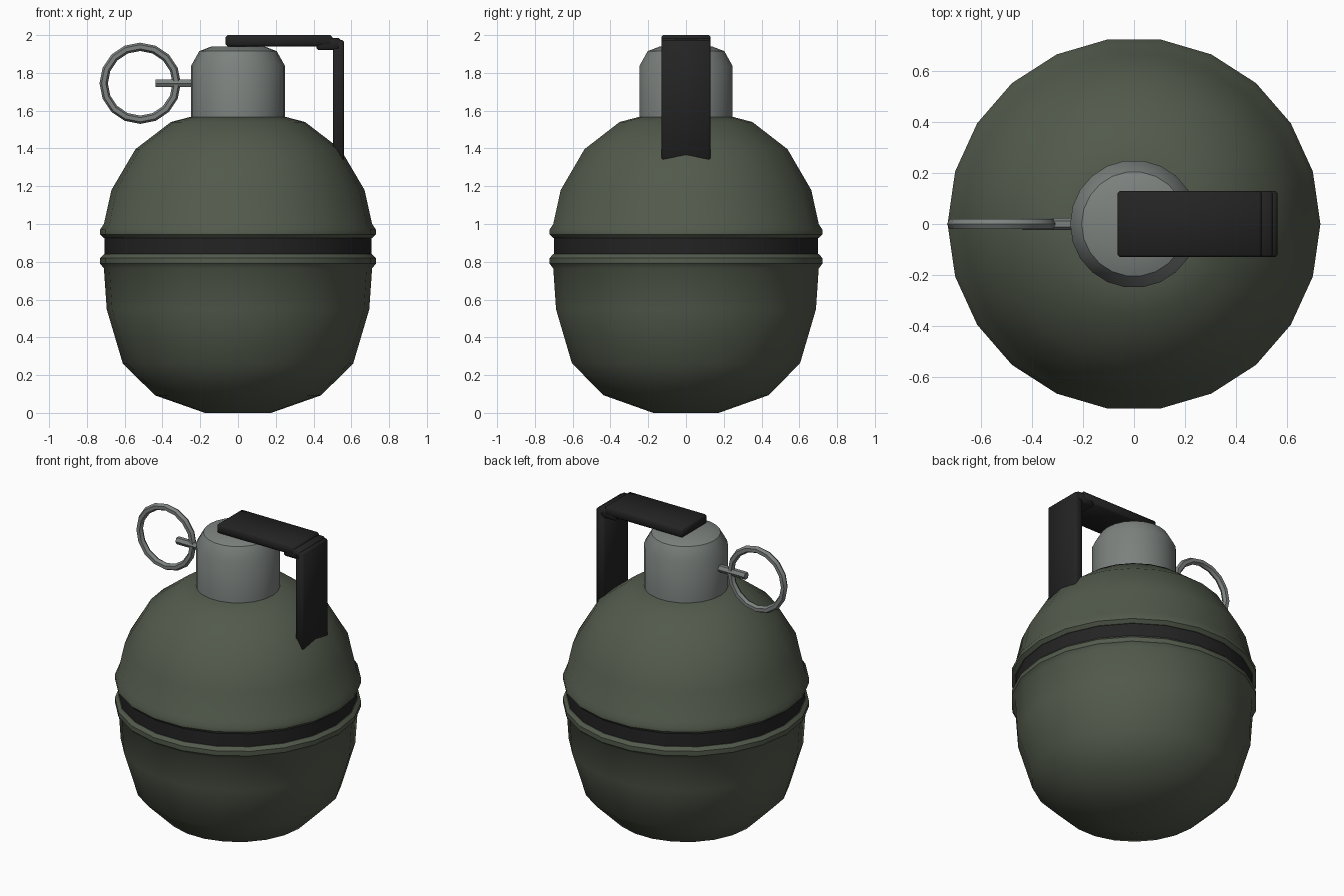
import bpy, bmesh, math
from mathutils import Vector

old = bpy.data.objects.get("Cube")
if old:
    bpy.data.objects.remove(old, do_unlink=True)


def material(name, rgb):
    m = bpy.data.materials.new(name)
    m.use_nodes = True
    col = (*rgb, 1)
    m.diffuse_color = col
    m.node_tree.nodes["Principled BSDF"].inputs["Base Color"].default_value = col
    return m


GREEN = material("olive green", (0.085, 0.103, 0.072))
BLACK = material("black", (0.017, 0.017, 0.017))
STEEL = material("grey steel", (0.2, 0.222, 0.21))


def finish(name, bm, mat, angle=35):
    bmesh.ops.recalc_face_normals(bm, faces=bm.faces)
    me = bpy.data.meshes.new(name)
    bm.to_mesh(me)
    bm.free()
    me.materials.append(mat)
    ob = bpy.data.objects.new(name, me)
    bpy.context.collection.objects.link(ob)
    bpy.ops.object.select_all(action='DESELECT')
    ob.select_set(True)
    bpy.context.view_layer.objects.active = ob
    bpy.ops.object.shade_smooth_by_angle(angle=math.radians(angle))
    return ob


def lathe(name, profile, mat, sides=22, axis='Z', centre=(0, 0, 0), closed=False, caps=True):
    """Turn (radius, height) points around the z or y axis."""
    bm = bmesh.new()
    rings = []
    for r, h in profile:
        ring = []
        for i in range(sides):
            a = 2 * math.pi * i / sides
            x, t = r * math.cos(a), r * math.sin(a)
            p = (x, t, h) if axis == 'Z' else (x, h, t)
            ring.append(bm.verts.new(Vector(p) + Vector(centre)))
        rings.append(ring)
    pairs = list(zip(rings, rings[1:]))
    if closed:
        pairs.append((rings[-1], rings[0]))
    for lo, hi in pairs:
        for i in range(sides):
            j = (i + 1) % sides
            bm.faces.new((lo[i], lo[j], hi[j], hi[i]))
    if caps and not closed:
        bm.faces.new(rings[0])
        bm.faces.new(rings[-1])
    return finish(name, bm, mat)


def plate(name, outline, axis, lo, hi, mat, bevel=0.01):
    """Extrude an outline along an axis and soften its edges."""
    bm = bmesh.new()
    place = {'X': lambda p, d: (d, *p), 'Z': lambda p, d: (*p, d)}[axis]
    face = bm.faces.new([bm.verts.new(place(p, lo)) for p in outline])
    out = bmesh.ops.extrude_face_region(bm, geom=[face])
    step = Vector(place((0, 0), hi - lo))
    bmesh.ops.translate(bm, verts=[v for v in out["geom"] if isinstance(v, bmesh.types.BMVert)], vec=step)
    bmesh.ops.recalc_face_normals(bm, faces=bm.faces)
    bmesh.ops.bevel(bm, geom=bm.edges[:], offset=bevel, segments=1, affect='EDGES')
    return finish(name, bm, mat, 50)


# Body halves with raised lips around the waist
lathe("lower_body", [(0.175, 0), (0.44, 0.093), (0.61, 0.262), (0.695, 0.548), (0.71, 0.765),
                     (0.73, 0.79), (0.73, 0.82), (0.71, 0.84), (0.69, 0.84)], GREEN)
lathe("upper_body", [(0.69, 0.925), (0.71, 0.925), (0.73, 0.945), (0.73, 0.97), (0.71, 1.0),
                     (0.67, 1.18), (0.543, 1.396), (0.355, 1.54), (0.24, 1.57)], GREEN)
lathe("waist_band", [(0.706, 0.835), (0.706, 0.93)], BLACK, caps=False)

# Fuse neck with chamfered top
lathe("neck", [(0.25, 1.55), (0.25, 1.835), (0.205, 1.915), (0.14, 1.94)], STEEL)

# Pull ring, a hexagonal section turned around the y axis
hexagon = [(0.193 + 0.022 * math.cos(k * math.pi / 3), 0.022 * math.sin(k * math.pi / 3))
           for k in range(6)]
lathe("pull_ring", hexagon, STEEL, sides=16, axis='Y', centre=(-0.518, 0, 1.745), closed=True)

# Safety pin
pin = lathe("safety_pin", [(0.024, -0.437), (0.024, -0.2)], STEEL, sides=6)
pin.rotation_euler = (math.pi / 2, 0, math.pi / 2)
pin.location.z = 1.745


# Safety lever: top plate, stepped shoulder and notched drop plate
def rect(x0, x1, w):
    return [(x0, -w), (x1, -w), (x1, w), (x0, w)]


plate("lever_top", rect(-0.065, 0.5, 0.13), 'Z', 1.94, 2.0, BLACK)
plate("lever_shoulder", rect(0.416, 0.543, 0.13), 'Z', 1.92, 1.985, BLACK)
plate("lever_drop", [(-0.13, 1.335), (0, 1.358), (0.13, 1.335), (0.13, 1.975), (-0.13, 1.975)],
      'X', 0.502, 0.562, BLACK)
